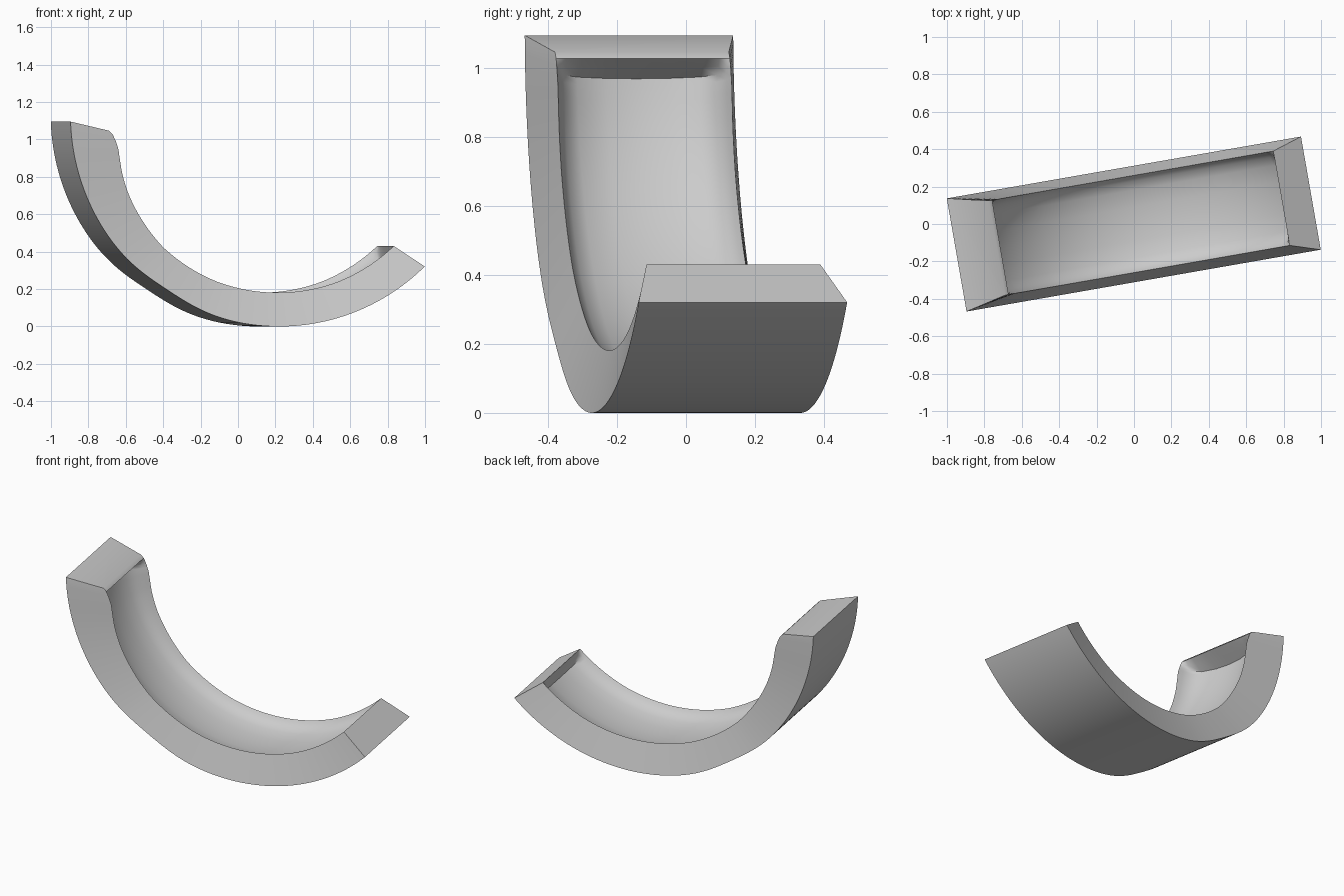
import bpy, bmesh
from math import sin, cos, radians, exp

if "Cube" in bpy.data.objects:
    bpy.data.objects.remove(bpy.data.objects["Cube"])

CU, CZ, R = 0.17, 1.133, 1.133          # centre and radius of the outer arc
HALF_OUT, HALF_IN = 0.307, 0.256        # half widths of outer and inner faces
FLOOR = 1.025                           # radius of the recessed inner floor
N = 100

# rim radius by angle: the left end thickens into a rounded lip
RIM = [(-84.6, .918), (-83.3, .901), (-81, .890), (-78, .883), (-74, .889), (-70, .899),
       (-62, .914), (-51, .929), (-41, .943), (-20, .952), (20, .952), (41.9, .944)]
# inner cross-section: fraction of half width, fraction of dish depth
DISH = [(-1, 0), (-.96, .2), (-.88, .5), (-.7, .77), (-.35, .95), (0, 1),
        (.35, .95), (.7, .77), (.88, .5), (.96, .2), (1, 0)]


def rim_radius(a):
    for (a0, r0), (a1, r1) in zip(RIM, RIM[1:]):
        if a <= a1:
            return r0 + (r1 - r0) * (a - a0) / (a1 - a0)
    return RIM[-1][1]


def smooth(x):
    x = max(0, min(1, x))
    return x * x * (3 - 2 * x)


def point(angle, r, v):
    a = radians(angle)
    return (CU + r * sin(a), v, CZ - r * cos(a))


# curved, tapered channel built from cross-section rings
bm = bmesh.new()
rings = []
for i in range(N + 1):
    t = i / N
    ao = -88.1 + t * 132.3
    ai = -84.6 + t * 126.5
    r = rim_radius(ai)
    outer = R - 0.016 * exp(-((ao + 33) / 11) ** 2)    # slightly flattened shoulder
    # depth rises quickly behind the lip at both ends
    fade = smooth((ai + 83.3) / 2.5) * smooth((41.9 - ai) / 2.5)
    depth = (FLOOR - r) * fade
    ring = [point(ao, outer, HALF_OUT), point(ao, outer, -HALF_OUT)]
    ring += [point(ai, r + depth * d, HALF_IN * w) for w, d in DISH]
    rings.append([bm.verts.new(p) for p in ring])
for a, b in zip(rings, rings[1:]):
    for j in range(len(a)):
        k = (j + 1) % len(a)
        bm.faces.new((a[j], a[k], b[k], b[j]))
bm.faces.new(rings[0][::-1])
bm.faces.new(rings[-1])
bmesh.ops.recalc_face_normals(bm, faces=bm.faces)

mesh = bpy.data.meshes.new("curved_segment")
bm.to_mesh(mesh)
bm.free()
segment = bpy.data.objects.new("curved_segment", mesh)
bpy.context.collection.objects.link(segment)
segment.rotation_euler.z = radians(9.9)
bpy.context.view_layer.objects.active = segment
segment.select_set(True)
bpy.ops.object.shade_smooth_by_angle(angle=radians(38))
